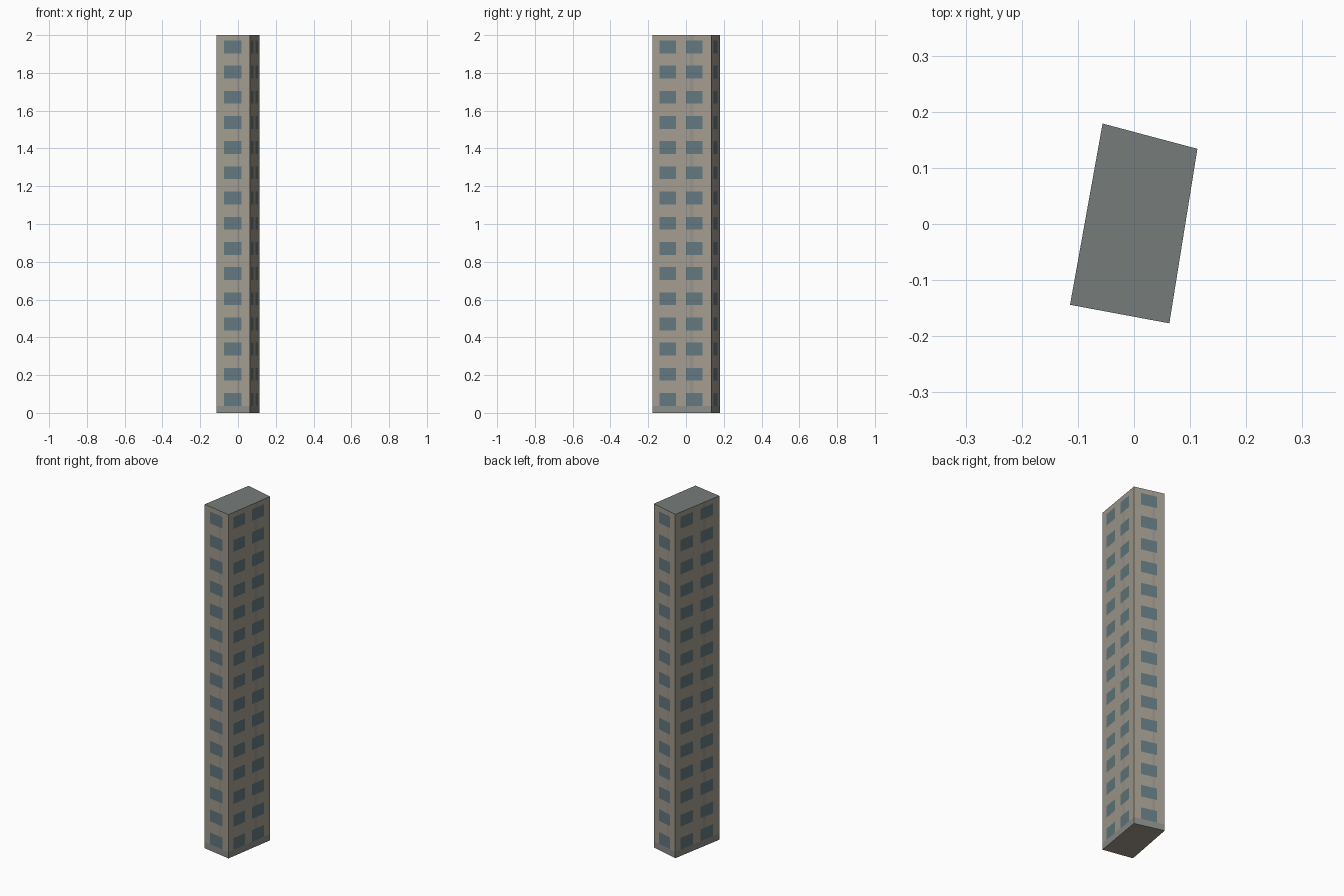
import bpy, bmesh
from mathutils import Vector

if "Cube" in bpy.data.objects:
    bpy.data.objects.remove(bpy.data.objects["Cube"])

HEIGHT, FLOORS = 2.0, 15
PITCH = HEIGHT / FLOORS
# footprint, counter-clockwise from the front left corner
CORNERS = [Vector(c) for c in ((-0.114, -0.144, 0), (0.063, -0.177, 0),
                               (0.113, 0.134, 0), (-0.056, 0.179, 0))]
# window spans and dark streak span along a wall (0..1)
NARROW = ([(0.23, 0.75)], (0.61, 0.69))
WIDE = ([(0.12, 0.40), (0.57, 0.85)], (0.63, 0.70))

COLOURS = {
    "wall": (0.367, 0.332, 0.275, 1),
    "window": (0.122, 0.188, 0.212, 1),
    "roof": (0.181, 0.202, 0.195, 1),
    "base_band": (0.262, 0.270, 0.254, 1),
    "streak": (0.315, 0.296, 0.258, 1),
}
SLOT = {name: i for i, name in enumerate(COLOURS)}

mesh = bpy.data.meshes.new("tower")
tower = bpy.data.objects.new("tower", mesh)
bpy.context.collection.objects.link(tower)
for name, colour in COLOURS.items():
    mat = bpy.data.materials.new(name)
    mat.diffuse_color = colour
    mat.use_nodes = True
    mat.node_tree.nodes["Principled BSDF"].inputs["Base Color"].default_value = mat.diffuse_color
    mesh.materials.append(mat)

# floor heights: base band, then window bottom and top on each floor
levels = [0.0]
for f in range(FLOORS):
    levels += [f * PITCH + 0.037, f * PITCH + 0.105]
levels.append(HEIGHT)

bm = bmesh.new()


def inside(value, span):
    return span[0] < value < span[1]


def add_wall(a, b, windows, streak):
    """One wall as a grid of cells, coloured as window, streak or plain wall."""
    cuts = sorted({0.0, 1.0, *streak, *(u for w in windows for u in w)})
    grid = [[bm.verts.new(a.lerp(b, u) + Vector((0, 0, z))) for u in cuts]
            for z in levels]
    for r in range(len(levels) - 1):
        for c in range(len(cuts) - 1):
            mid = (cuts[c] + cuts[c + 1]) / 2
            if r == 0:
                part = "base_band"
            elif r % 2 == 1 and any(inside(mid, w) for w in windows):
                part = "window"
            elif inside(mid, streak):
                part = "streak"
            else:
                part = "wall"
            face = bm.faces.new((grid[r][c], grid[r][c + 1],
                                 grid[r + 1][c + 1], grid[r + 1][c]))
            face.material_index = SLOT[part]
    return grid[0][:-1], grid[-1][:-1]


# four walls
bottom, top = [], []
for i in range(4):
    low, high = add_wall(CORNERS[i], CORNERS[(i + 1) % 4], *(WIDE if i % 2 else NARROW))
    bottom += low
    top += high

# roof and underside
bm.faces.new(top).material_index = SLOT["roof"]
bm.faces.new(bottom[::-1]).material_index = SLOT["wall"]

bmesh.ops.remove_doubles(bm, verts=bm.verts, dist=0.0001)
bmesh.ops.recalc_face_normals(bm, faces=bm.faces)
bm.to_mesh(mesh)
bm.free()
